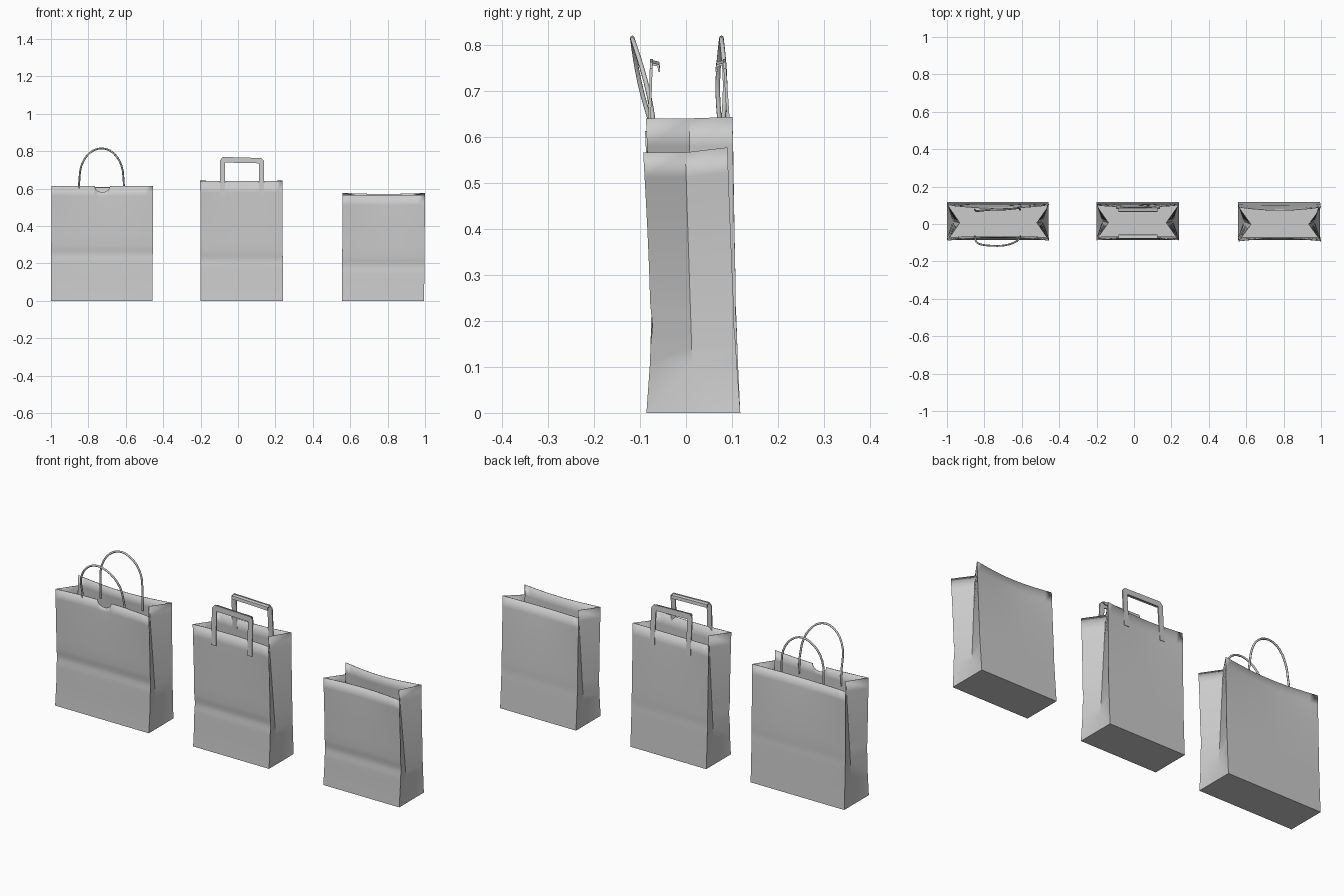
import bpy, bmesh, math
from mathutils import Vector

if "Cube" in bpy.data.objects:
    bpy.data.objects.remove(bpy.data.objects["Cube"])

FRONT, BACK = -0.086, 0.118


def lerp(a, b, t):
    return a + (b - a) * t


def finish(name, bm, angle=25):
    bmesh.ops.recalc_face_normals(bm, faces=bm.faces)
    me = bpy.data.meshes.new(name)
    bm.to_mesh(me)
    bm.free()
    ob = bpy.data.objects.new(name, me)
    bpy.context.collection.objects.link(ob)
    bpy.ops.object.select_all(action='DESELECT')
    bpy.context.view_layer.objects.active = ob
    ob.select_set(True)
    bpy.ops.object.shade_smooth_by_angle(angle=math.radians(angle))
    return ob


def bag(name, x0, x1, hf, hb, crease, yf, yb, bow, shift=0.0, notch=None):
    """Open paper bag: front and back panels, folded gussets, flat floor."""
    bm = bmesh.new()
    us = [i / 12 for i in range(13)]
    nu = None
    if notch:
        nu = (notch - x0) / (x1 - x0)
        r = 0.04 / (x1 - x0)
        us = [u for u in us if abs(u - nu) > r + 0.01]
        us = sorted(us + [nu + r * math.cos(math.pi * k / 10) for k in range(11)])
    zs = [0, 0.11] + [crease + d for d in (-0.05, -0.025, -0.01, 0.01, 0.025, 0.05)]
    zs += [lerp(crease + 0.05, hf, k / 6) for k in range(1, 7)]
    rows = []
    for z in zs:
        t = z / hf
        dent = math.exp(-((z - crease) / 0.025) ** 2)

        def panel(top, y_bottom, y_top, sag, pinch, front):
            out = []
            for u in us:
                s = math.sin(math.pi * u)
                y = lerp(y_bottom, y_top, t) + sag * s * t ** 3
                y += pinch * (math.sin(math.pi * t ** 0.7) + 0.5 * dent)
                zz = t * top - 0.006 * s * t ** 6 * (not front)
                if front and nu is not None and t > 0.99 and abs(u - nu) < r:
                    zz -= 0.032 * math.sqrt(1 - ((u - nu) / r) ** 2)
                out.append(bm.verts.new((lerp(x0, x1, u) + shift * t, y, zz)))
            return out

        f = panel(hf, FRONT, yf, bow, 0.011, True)
        b = panel(hb, BACK, yb, -bow, -0.003, False)
        mids = None
        if z > 0:
            g = lerp(0.03, 0.065, (z - 0.11) / (hf - 0.11))
            ym = lerp(0.017, (yf + yb) / 2, t)
            mids = [bm.verts.new((x + shift * t, ym, z)) for x in (x0 + g, x1 - g)]
        rows.append((f, b, mids))
    n = len(us)
    for (f, b, m), (F, B, M) in zip(rows, rows[1:]):
        for i in range(n - 1):
            bm.faces.new((f[i], f[i + 1], F[i + 1], F[i]))
            bm.faces.new((b[i + 1], b[i], B[i], B[i + 1]))
        for k, e in ((0, 0), (1, -1)):
            if m:
                bm.faces.new((f[e], m[k], M[k], F[e]))
                bm.faces.new((m[k], b[e], B[e], M[k]))
            else:
                bm.faces.new((f[e], b[e], M[k]))
                bm.faces.new((f[e], M[k], F[e]))
                bm.faces.new((b[e], B[e], M[k]))
    f, b, _ = rows[0]
    for i in range(n - 1):
        bm.faces.new((f[i], b[i], b[i + 1], f[i + 1]))
    ob = finish(name, bm)
    sol = ob.modifiers.new("paper", 'SOLIDIFY')
    sol.thickness = 0.003
    sol.offset = -1


def rope_handle(name, y_base, y_top, skew):
    """Round cord arch with straight lower ends tucked inside the bag."""
    cu = bpy.data.curves.new(name, 'CURVE')
    cu.dimensions = '3D'
    cu.bevel_depth = 0.005
    cu.bevel_resolution = 2
    pts = [(-0.852, 0.54), (-0.85, 0.62)]
    for k in range(17):
        a = math.pi * (1 - k / 16)
        pts.append((-0.73 + 0.117 * math.cos(a), 0.66 + 0.155 * math.sin(a)))
    pts += [(-0.61, 0.62), (-0.608, 0.54)]
    sp = cu.splines.new('POLY')
    sp.points.add(len(pts) - 1)
    for p, (x, z) in zip(sp.points, pts):
        t = max(0, (z - 0.6) / 0.215)
        y = lerp(y_base, y_top, t) + skew * math.sin(math.pi * t) * (1 if x > -0.73 else -1)
        p.co = (x, y, z, 1)
    sp.use_smooth = True
    cu.use_fill_caps = True
    bpy.context.collection.objects.link(bpy.data.objects.new(name, cu))


def strip_handle(name, y_low, y_high, inward):
    """Flat folded paper strip with a doubled top bar."""
    bm = bmesh.new()
    outline = [(-0.096, 0.56), (-0.096, 0.752), (-0.082, 0.769), (0.126, 0.763), (0.14, 0.748),
               (0.14, 0.56), (0.113, 0.56), (0.113, 0.735), (-0.069, 0.739), (-0.069, 0.56)]
    th = 0.006
    rings = []
    for d in (0, th * inward):
        rings.append([bm.verts.new((x, lerp(y_low, y_high, (z - 0.56) / 0.21) + d, z))
                      for x, z in outline])
    a, b = rings
    for i in range(len(a)):
        j = (i + 1) % len(a)
        bm.faces.new((a[i], a[j], b[j], b[i]))
    # legs and bar as clean faces on both sides
    for r in rings:
        for idx in ((0, 1, 8, 9), (1, 2, 8), (2, 3, 7, 8), (3, 4, 7), (4, 5, 6, 7)):
            bm.faces.new([r[i] for i in idx])
    # folded-over lip along the top
    lip = []
    for x, z in ((-0.082, 0.767), (0.126, 0.761)):
        lip.append([bm.verts.new((x, y_high + inward * dy, z + dz)) for dy, dz in
                    ((0.003, 0), (0.02, -0.004), (0.022, -0.02), (0.018, -0.02),
                     (0.016, -0.008), (0.003, -0.005))])
    p, q = lip
    for i in range(6):
        j = (i + 1) % 6
        bm.faces.new((p[i], p[j], q[j], q[i]))
    bm.faces.new(p)
    bm.faces.new(q)
    finish(name, bm)


# paper bags
bag("rope_handle_bag", -1.0, -0.457, 0.613, 0.613, 0.25, -0.089, 0.102, 0.018, 0.003, -0.728)
bag("strip_handle_bag", -0.2, 0.24, 0.64, 0.643, 0.22, -0.087, 0.101, 0.010, -0.002)
bag("plain_bag", 0.555, 0.995, 0.566, 0.577, 0.19, -0.093, 0.09, 0.016, 0.005)

# cord handles
rope_handle("front_rope_handle", -0.066, -0.117, 0.007)
rope_handle("back_rope_handle", 0.077, 0.077, 0.008)

# folded paper handles
strip_handle("front_strip_handle", -0.085, -0.078, 1)
strip_handle("back_strip_handle", 0.1, 0.086, -1)
